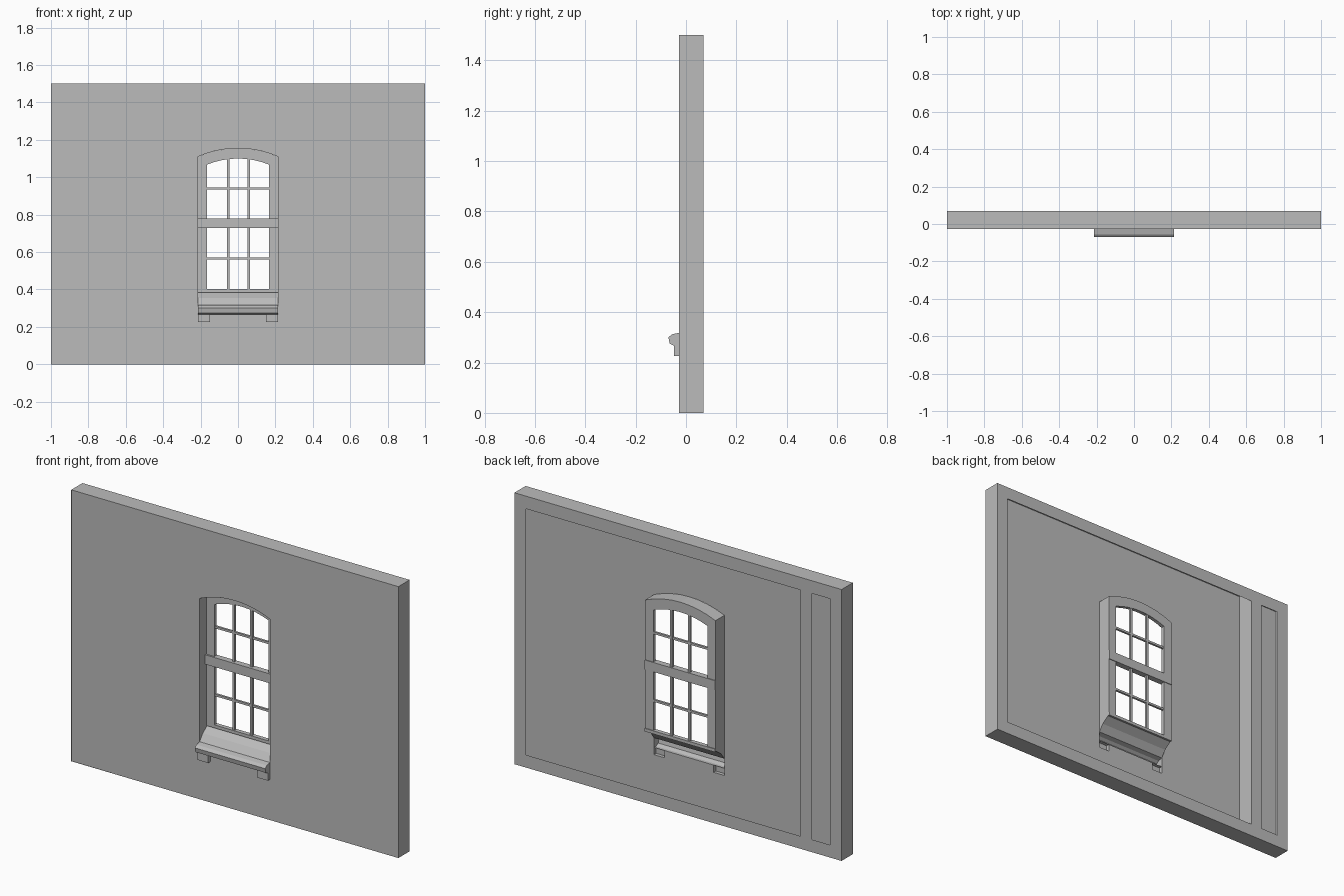
import bpy, bmesh, math

cube = bpy.data.objects.get("Cube")
if cube:
    bpy.data.objects.remove(cube, do_unlink=True)

grey = bpy.data.materials.new("plaster_grey")
grey.use_nodes = True
grey.diffuse_color = (0.5, 0.5, 0.5, 1)
grey.node_tree.nodes["Principled BSDF"].inputs["Base Color"].default_value = (0.5, 0.5, 0.5, 1)

FRONT, BACK, SASH = -0.028, 0.07, 0.05
TOP, HALF, SEAM = 1.5, 0.215, -0.75
SPRING, APEX, GLASS = 1.11, 1.155, 0.165
SILL_Z, FOOT_Z, FOOT_X = 0.265, 0.225, 0.15


def make(name, faces):
    """Object from a list of polygons, each a list of 3D points."""
    bm = bmesh.new()
    for pts in faces:
        bm.faces.new([bm.verts.new(p) for p in pts])
    bmesh.ops.remove_doubles(bm, verts=bm.verts, dist=0.0001)
    bmesh.ops.recalc_face_normals(bm, faces=bm.faces)
    mesh = bpy.data.meshes.new(name)
    bm.to_mesh(mesh)
    bm.free()
    mesh.materials.append(grey)
    ob = bpy.data.objects.new(name, mesh)
    bpy.context.collection.objects.link(ob)
    return ob


def flat(outline, y):
    return [(x, y, z) for x, z in outline]


def rect(x0, x1, z0, z1):
    return [(x0, z0), (x1, z0), (x1, z1), (x0, z1)]


def sweep(path, y0, y1):
    """Strip of quads running along an xz path between two depths."""
    return [[(a[0], y0, a[1]), (b[0], y0, b[1]), (b[0], y1, b[1]), (a[0], y1, a[1])]
            for a, b in zip(path, path[1:])]


def prism(outline, y0, y1, back=True):
    faces = sweep(outline + outline[:1], y0, y1) + [flat(outline, y0)]
    return faces + [flat(outline, y1)] if back else faces


def arc(half, spring, apex, x0, x1, n=8):
    rise = apex - spring
    r = (half ** 2 + rise ** 2) / (2 * rise)
    xs = [x0 + (x1 - x0) * i / n for i in range(n + 1)]
    return [(x, apex - r + math.sqrt(r * r - x * x)) for x in xs]


# Front skin: two halves around the arched opening, plus the strip past the seam
def front_half(side, edge):
    hole = arc(HALF, SPRING, APEX, 0, side * HALF, 5)
    hole += [(side * HALF, FOOT_Z), (side * FOOT_X, FOOT_Z), (side * FOOT_X, SILL_Z), (0, SILL_Z)]
    return flat(hole + [(0, 0), (edge, 0), (edge, TOP), (0, TOP)], FRONT)


make("wall_front", [front_half(1, 1), front_half(-1, SEAM)])
make("wall_front_strip", [flat(rect(-1, SEAM, 0, TOP), FRONT + 0.002)])

# Outer edges of the hollow wall and the inner partition at the seam
loop = rect(-1, 1, 0, TOP)
make("wall_edges", sweep(loop + loop[:1], FRONT, BACK))
RIM = 0.07
make("wall_partition", sweep([(SEAM, 0), (SEAM, TOP)], FRONT, BACK))

# Flat back rim with two openings
bars = [(-1, -1 + RIM), (SEAM - RIM, SEAM), (1 - RIM, 1)]
rim = [flat(rect(a, b, RIM, TOP - RIM), BACK) for a, b in bars]
rim += [flat(rect(-1, 1, z, z + RIM), BACK) for z in (0, TOP - RIM)]
make("wall_back_rim", rim)

# Arched reveal and its jambs
make("window_arch_reveal", sweep(arc(HALF, SPRING, APEX, -HALF, HALF), FRONT, SASH))
SLOPE = [(SASH, 0.39), (0.0, 0.355), (FRONT, 0.318)]
NOSE = [(-0.055, 0.312), (-0.07, 0.3), (-0.065, 0.275), (-0.045, SILL_Z), (FRONT, SILL_Z)]
jambs, caps = [], []
for s in (-HALF, HALF):
    jambs.append([(s, y, z) for y, z in [(SASH, SPRING), (FRONT, SPRING)] + SLOPE[::-1]])
    caps.append([(s, y, z) for y, z in SLOPE[-1:] + NOSE])
make("window_jambs", jambs)

# Sloping sill, open underneath, with its two small feet
profile = SLOPE + NOSE
sill = [[(-HALF, *a), (HALF, *a), (HALF, *b), (-HALF, *b)] for a, b in zip(profile, profile[1:])]
make("window_sill", sill + caps)
for s, name in ((1, "left"), (-1, "right")):
    foot = rect(min(s * FOOT_X, s * HALF), max(s * FOOT_X, s * HALF), FOOT_Z, SILL_Z)
    make(name + "_sill_foot", prism(foot, -0.047, FRONT, back=False))

# Sash frame: stiles, arched head and rails
SF = 0.03
for s, name in ((1, "left"), (-1, "right")):
    stile = [(s * HALF, 0.385), (s * HALF, SPRING), (s * GLASS, 1.068), (s * GLASS, 0.385)]
    make(name + "_stile", prism(stile, SF, SASH))
head = arc(HALF, SPRING, APEX, -HALF, HALF) + arc(GLASS, 1.068, 1.1, GLASS, -GLASS)
make("sash_head", prism(head, SF, SASH))
make("meeting_rail", prism(rect(-HALF, HALF, 0.728, 0.78), 0.02, SASH + 0.004))
make("bottom_rail", prism(rect(-HALF, HALF, 0.385, 0.402), SF, SASH + 0.004))

# Glazing bars
BAR = 0.006
for i, x in enumerate((-0.052, 0.057)):
    make(f"upright_bar_{i + 1}", prism(rect(x - BAR, x + BAR, 0.4, 1.1), SF + 0.004, SASH - 0.002))
for name, z in (("upper", 0.94), ("lower", 0.565)):
    make(name + "_cross_bar", prism(rect(-GLASS, GLASS, z - BAR, z + BAR), SF + 0.005, SASH - 0.003))
